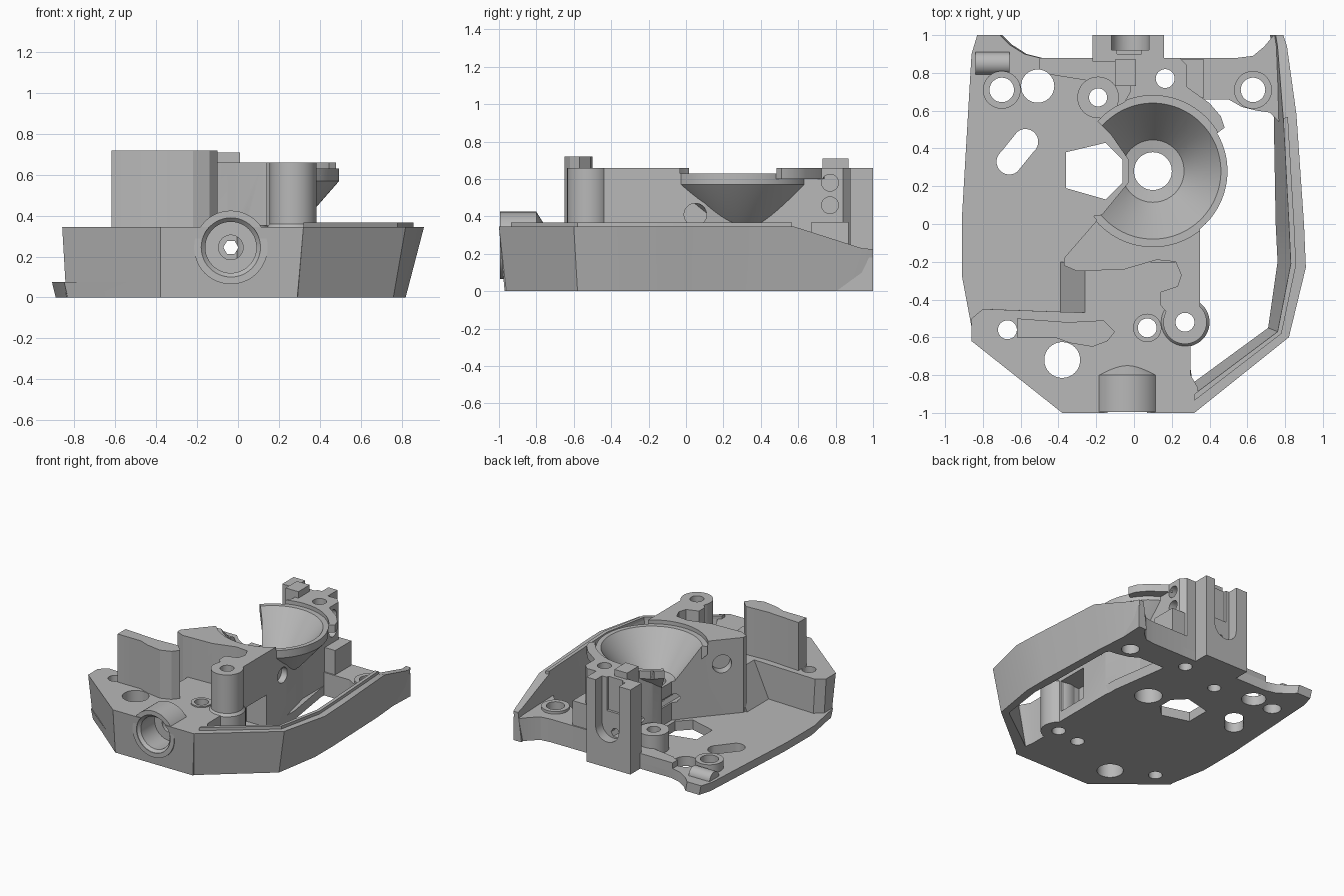
import bpy, math
from mathutils import Vector

cube = bpy.data.objects.get("Cube")
if cube:
    bpy.data.objects.remove(cube, do_unlink=True)

grey = bpy.data.materials.new("machined_grey")
grey.use_nodes = True
grey.diffuse_color = (0.48, 0.48, 0.48, 1)
grey.node_tree.nodes["Principled BSDF"].inputs["Base Color"].default_value = (0.48, 0.48, 0.48, 1)
parts = {}


def solid(name, rings, cutter=False):
    """Bridge rings of points into a capped solid."""
    import bmesh
    bm = bmesh.new()
    rows = [[bm.verts.new(p) for p in ring] for ring in rings]
    n = len(rows[0])
    for a, b in zip(rows, rows[1:]):
        for i in range(n):
            j = (i + 1) % n
            bm.faces.new((a[i], a[j], b[j], b[i]))
    bm.faces.new(rows[0][::-1])
    bm.faces.new(rows[-1])
    bmesh.ops.recalc_face_normals(bm, faces=bm.faces)
    mesh = bpy.data.meshes.new(name)
    bm.to_mesh(mesh)
    bm.free()
    mesh.materials.append(grey)
    ob = bpy.data.objects.new(name, mesh)
    bpy.context.collection.objects.link(ob)
    if cutter:
        ob.hide_render = True
    else:
        parts[name] = ob
    return ob


def prism(name, top, z0, z1, bottom=None, cutter=False):
    return solid(name, [[(x, y, z0) for x, y in bottom or top],
                        [(x, y, z1) for x, y in top]], cutter)


def box(name, x0, x1, y0, y1, z0, z1, cutter=False):
    return prism(name, [(x0, y0), (x1, y0), (x1, y1), (x0, y1)], z0, z1, None, cutter)


def turned(name, origin, axis, profile, cutter=False, sides=48):
    """Revolve (radius, distance) pairs around an axis."""
    q = Vector(axis).to_track_quat('Z', 'Y')
    turn = [2 * math.pi * i / sides for i in range(sides)]
    return solid(name, [[Vector(origin) + q @ Vector((r * math.cos(a), r * math.sin(a), t))
                         for a in turn] for r, t in profile], cutter)


def cut(cutter, names=None):
    for name in names or list(parts):
        ob = parts[name]
        mod = ob.modifiers.new("cut", 'BOOLEAN')
        mod.operation = 'DIFFERENCE'
        mod.solver = 'EXACT'
        mod.object = cutter
        bpy.context.view_layer.objects.active = ob
        bpy.ops.object.modifier_apply(modifier=mod.name)
    bpy.data.objects.remove(cutter, do_unlink=True)


UP = (0, 0, 1)

# Thin floor with rear left horn
floor = [(-.38, -.97), (.28, -.97), (.3, -.62), (.35, -.6), (.35, .2), (.28, .66), (.28, .88),
         (-.5, .88), (-.58, .9), (-.66, .95), (-.71, 1), (-.83, 1), (-.86, .9),
         (-.91, .05), (-.91, -.28), (-.85, -.6)]
prism("floor", floor, 0, .075, [(x * .98, y) for x, y in floor])

# Raised front block with sloped faces
block = [(-.38, -1), (.32, -1), (.34, -.87), (.3, -.8), (.3, -.2), (-.24, -.2), (-.24, -.47),
         (-.8, -.45), (-.86, -.5), (-.86, -.62)]
prism("front_block", block, 0, .345,
      [(x + (.02 if x < -.5 else -.03 if y < -.85 and x > 0 else 0), y + (.03 if y < -.6 else 0))
       for x, y in block])
prism("ramp", [(-.26, -.47), (-.2, -.47), (-.2, -.2), (-.26, -.2)], .05, .345,
      [(-.4, -.47), (-.2, -.47), (-.2, -.2), (-.4, -.2)])

# Flared side rim: outer bottom, outer top, inner top, inner bottom, height
stations = [
    ((.28, -.97), (.32, -1), (.32, -.9), (.3, -.85), .345),
    ((.76, -.58), (.82, -.6), (.76, -.57), (.71, -.55), .345),
    ((.82, -.22), (.91, -.23), (.83, -.21), (.76, -.2), .345),
    ((.82, 0), (.9, 0), (.82, 0), (.75, 0), .345),
    ((.8, .58), (.86, .58), (.79, .56), (.74, .56), .345),
    ((.77, .94), (.81, .94), (.76, .94), (.73, .94), .23),
    ((.76, 1), (.79, 1), (.75, 1), (.72, 1), .225)]
solid("side_rim", [[(*ob, 0), (*ot, h), (*it, h), (*ib, 0)] for ob, ot, it, ib, h in stations])


def lip_section(station):
    outer, inner = Vector(station[1]), Vector(station[2])
    mid = inner.lerp(outer, .35)
    return [(*mid, .33), (*mid, .368), (*inner, .368), (*inner, .33)]


solid("rim_lip", [lip_section(s) for s in stations[:5]])

# Rear bridge, its side box and raised collars
prism("rear_bridge", [(.2, .66), (.5, .66), (.57, .62), (.65, .6), (.72, .59), (.77, .54),
                      (.79, 1), (.74, 1), (.69, .94), (.63, .89), (.55, .88), (.2, .88)], 0, .18)
box("bridge_box", .2, .37, .67, .87, 0, .37)
for name, x, y, r, h in [("right_collar", .63, .71, .1, .2), ("left_collar", -.7, .71, .1, .14),
                         ("inner_collar", -.19, .67, .11, .22), ("front_collar", .07, -.55, .075, .355)]:
    turned(name, (x, y, 0), UP, [(r, .01), (r, h)])
turned("left_horn_ridge", (-.84, .85, .07), (1, 0, 0), [(.06, 0), (.06, .18)])
prism("floor_step", [(-.5, .8), (-.25, .76), (-.2, .56), (-.02, .56), (-.02, .88), (-.5, .88)], .05, .12)

# Central body, front post and rear post
prism("body", [(-.37, -.22), (-.3, -.25), (-.05, -.24), (.12, -.19), (.22, -.2), (.25, -.27),
               (.23, -.33), (.14, -.36), (.14, -.43), (.2, -.5), (.35, -.5), (.35, .1),
               (.28, .4), (.1, .42), (-.03, .34), (-.03, .22), (-.17, .05), (-.37, -.18)], 0, .66)
turned("front_post", (.27, -.52, 0), UP, [(.13, 0), (.13, .34), (.115, .36), (.115, .66)])
prism("rear_post", [(-.12, .47), (-.03, .34), (.28, .4), (.28, .84), (.24, .88), (-.02, .88),
                    (-.02, .7), (-.1, .56)], 0, .66)
prism("hook", [(.2, .58), (.44, .48), (.48, .51), (.46, .57), (.4, .64), (.26, .74)], .6, .66)

# Conical bowl
turned("bowl", (.1, .28, 0), UP, [(.17, 0), (.17, .33), (.22, .37), (.395, .57), (.395, .63)], sides=96)

# Front wall plate and rear slotted tower
prism("front_plate", [(-.62, -.5), (-.62, -.6), (-.42, -.6), (-.34, -.63), (-.22, -.65),
                      (-.14, -.62), (-.1, -.57), (-.16, -.51), (-.35, -.52)], .2, .72)
box("rear_tower", -.22, .16, .86, 1, 0, .66)
box("tower_tab", -.1, .01, .73, .87, .3, .71)

# Front threaded boss
BOSS = (-.035, -1, .245)
BACK = (0, 1, 0)
turned("front_boss", BOSS, BACK, [(.18, .005), (.18, .2), (.1, .25)])

# Bowl cavity and the open side of the bowl
cut(turned("bowl_cutter", (.1, .28, 0), UP,
           [(.1, -.1), (.1, .37), (.165, .38), (.36, .63), (.4, .63), (.4, .9)], True, 96),
    ["floor", "body", "rear_post", "hook", "bowl"])
cut(prism("gap_cutter", [(-.03, .22), (-.03, .34), (-.12, .47), (-.3, .65), (-.5, .65),
                         (-.5, 0), (-.17, .05)], .076, .9, None, True), ["bowl"])
cut(prism("window_cutter", [(-.36, .19), (-.15, .13), (-.06, .22), (-.06, .34), (-.15, .43),
                            (-.36, .38)], -.1, .9, None, True),
    ["floor", "bowl", "body", "rear_post"])

# Vertical holes
for x, y, r in [(.07, -.55, .05), (.27, -.52, .05), (-.67, -.56, .05), (-.38, -.72, .095),
                (-.7, .71, .065), (-.51, .73, .088), (-.19, .67, .048), (.165, .77, .05),
                (.63, .71, .065)]:
    near = [n for n, ob in parts.items()
            if all(min(v.co[i] for v in ob.data.vertices) - r < c <
                   max(v.co[i] for v in ob.data.vertices) + r for i, c in enumerate((x, y)))]
    cut(turned("hole_cutter", (x, y, -.1), UP, [(r, 0), (r, 1)], True, 32), near)

# Slanted slot in the floor
ends = [(Vector((-.575, .435)), -.9), (Vector((-.66, .33)), math.pi - .9)]
slot = [tuple(c + .068 * Vector((math.cos(s + math.pi * i / 12), math.sin(s + math.pi * i / 12))))
        for c, s in ends for i in range(13)]
cut(prism("slot_cutter", slot, -.1, .3, None, True), ["floor"])

# Front bore, its step and the hexagonal passage
cut(turned("bore_cutter", BOSS, BACK, [(.145, -.1), (.145, .01), (.125, .03), (.125, .2)], True),
    ["front_block", "front_boss"])
cut(turned("step_cutter", BOSS, BACK, [(.06, .1), (.06, .45)], True), ["front_block", "front_boss"])
cut(turned("hex_cutter", BOSS, BACK, [(.037, .1), (.037, 2.2)], True, 6),
    ["front_block", "front_boss", "body", "bowl", "rear_post", "rear_tower", "front_collar"])

# Tower channel
cut(box("channel_cutter", -.12, .08, .92, 1.1, .3, .8, True), ["rear_tower"])
cut(turned("channel_end_cutter", (-.02, .92, .3), BACK, [(.1, 0), (.1, .2)], True), ["rear_tower"])
cut(box("inner_channel_cutter", -.09, .04, .9, 1.1, .4, .8, True), ["rear_tower"])

# Sideways holes in the body and the rear post
cut(turned("diagonal_cutter", (-.27, -.06, .47), (1, -1, 0), [(.07, -.1), (.07, .08)], True), ["body"])
cut(turned("side_cutter", (.3, .05, .41), (1, 0, 0), [(.06, 0), (.06, .2)], True), ["body"])
cut(box("recess_cutter", .18, .5, -.4, -.15, .08, .33, True), ["body", "front_block"])
for z in (.46, .58):
    cut(turned("post_cutter", (.22, .77, z), (1, 0, 0), [(.045, 0), (.045, .2)], True), ["rear_post"])

# Smooth curved walls, keep edges crisp
bpy.ops.object.select_all(action='DESELECT')
for ob in parts.values():
    ob.select_set(True)
bpy.context.view_layer.objects.active = parts["bowl"]
bpy.ops.object.shade_smooth_by_angle(angle=math.radians(25))
